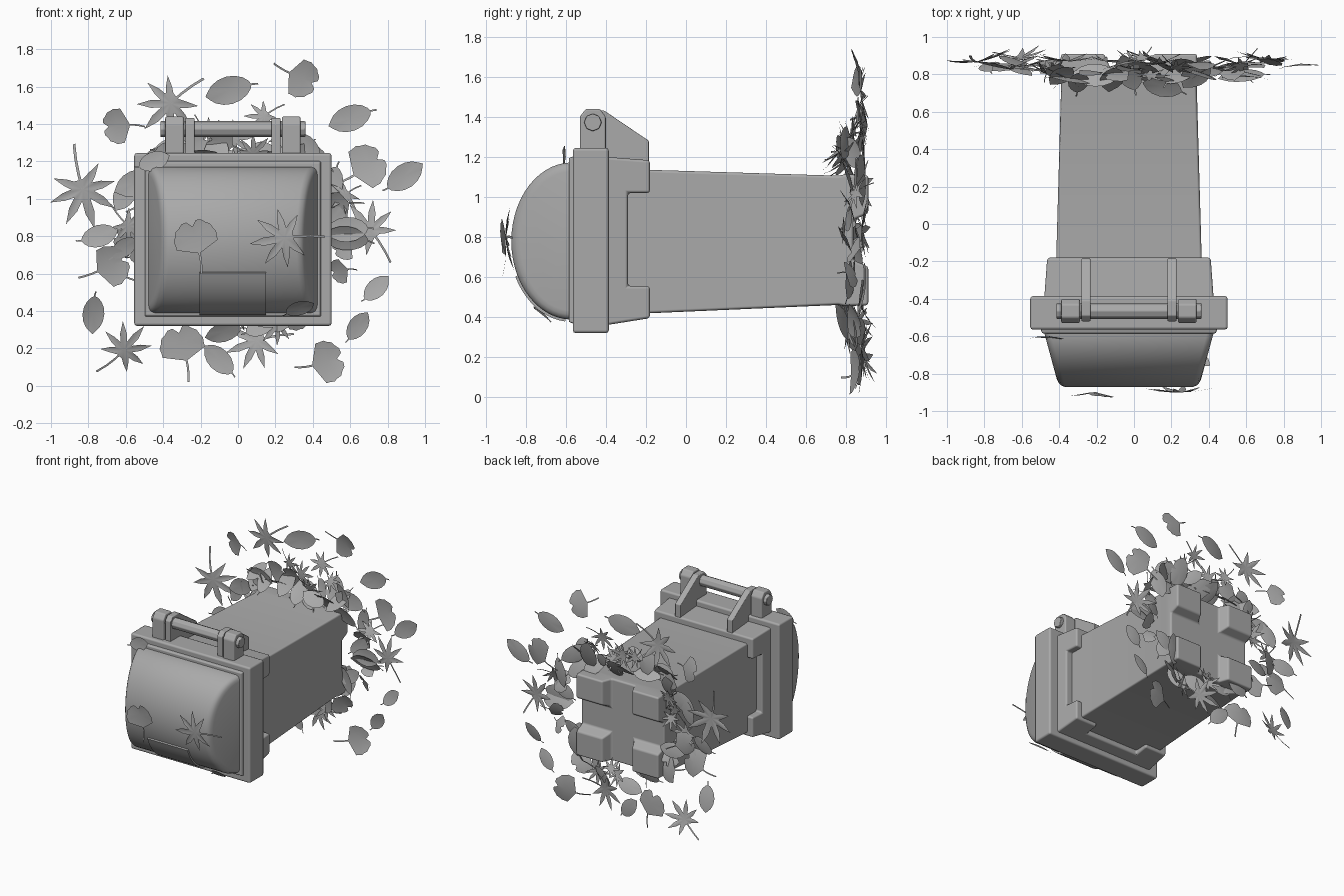
import bpy, bmesh, math, random
from mathutils import Matrix, Euler

cube = bpy.data.objects.get("Cube")
if cube:
    bpy.data.objects.remove(cube)
random.seed(11)
CX, CZ = -0.027, 0.785          # bin axis

grey = bpy.data.materials.new("plain grey")
grey.use_nodes = True
colour = (0.4, 0.4, 0.4, 1)
grey.diffuse_color = colour
grey.node_tree.nodes["Principled BSDF"].inputs["Base Color"].default_value = colour


def new_mesh(name, verts, faces, angle=30):
    bm = bmesh.new()
    vs = [bm.verts.new(v) for v in verts]
    for f in faces:
        bm.faces.new([vs[i] for i in f])
    bmesh.ops.recalc_face_normals(bm, faces=bm.faces)
    me = bpy.data.meshes.new(name)
    bm.to_mesh(me)
    bm.free()
    me.materials.append(grey)
    me.shade_smooth()
    me.set_sharp_from_angle(angle=math.radians(angle))
    return me


def place(name, me, bevel=0):
    ob = bpy.data.objects.new(name, me)
    bpy.context.collection.objects.link(ob)
    if bevel:
        mod = ob.modifiers.new("edge", 'BEVEL')
        mod.width, mod.segments, mod.limit_method = bevel, 2, 'ANGLE'
        mod.harden_normals = True
    return ob


def stack(name, rings, bevel=0, angle=30):
    """Join equal rings of points into a closed solid."""
    n = len(rings[0])
    faces = [list(range(n)), [(len(rings) - 1) * n + i for i in range(n)]]
    for r in range(len(rings) - 1):
        for i in range(n):
            j = (i + 1) % n
            faces.append([r * n + i, r * n + j, (r + 1) * n + j, (r + 1) * n + i])
    return place(name, new_mesh(name, [p for r in rings for p in r], faces, angle), bevel)


def loft(name, sections, bevel=0):
    """Rectangles along y: (y, half width, bottom, top)."""
    return stack(name, [[(CX - h, y, a), (CX + h, y, a), (CX + h, y, b), (CX - h, y, b)]
                        for y, h, a, b in sections], bevel)


def extrude(name, profile, x0, x1, bevel=0):
    """Side profile of (y, z) points between two x positions."""
    return stack(name, [[(CX + x, y, z) for y, z in profile] for x in (x0, x1)], bevel)


def carve(ob, cutter):
    mod = ob.modifiers.new("cut", 'BOOLEAN')
    mod.object, mod.solver = cutter, 'EXACT'
    bpy.context.view_layer.objects.active = ob
    bpy.ops.object.modifier_move_to_index(modifier="cut", index=0)
    bpy.ops.object.modifier_apply(modifier="cut")
    bpy.data.objects.remove(cutter)


# Tapered body with four corner feet left by a cross-shaped channel
body = loft("bin_body", [(-0.4, 0.395, 0.41, 1.142), (0.76, 0.362, 0.461, 1.106),
                         (0.79, 0.368, 0.455, 1.112), (0.91, 0.364, 0.459, 1.109)], 0.014)
carve(body, loft("slot", [(0.835, 0.1, 0, 2), (0.95, 0.15, 0, 2)]))
carve(body, loft("slot", [(0.835, 1, CZ - 0.1, CZ + 0.1), (0.95, 1, CZ - 0.15, CZ + 0.15)]))

# Collar with stepped notches on the sides and underneath
collar = loft("collar", [(-0.4, 0.453, 0.36, 1.2), (-0.18, 0.437, 0.395, 1.183)], 0.014)
carve(collar, loft("notch", [(-0.29, 1, 0.555, 1.02), (0, 1, 0.555, 1.02)]))
carve(collar, loft("notch", [(-0.29, 0.24, 0.2, 0.7), (0, 0.24, 0.2, 0.7)]))

# Rim and lid frame
loft("rim", [(-0.565, 0.528, 0.32, 1.245), (-0.385, 0.528, 0.32, 1.245)], 0.016)
loft("lid_frame", [(-0.585, 0.465, 0.375, 1.195), (-0.54, 0.478, 0.362, 1.208)], 0.008)


# Domed lid with sloping cheeks rounded into the front
def arc(start, end, steps, grow=0):
    angles = [math.radians(start + (end - start) * i / steps) for i in range(steps + 1)]
    return [(-0.57 - (0.302 + grow) * math.cos(a), 0.78 + (0.392 + grow) * math.sin(a))
            for a in angles]


def lid_ring(side, inset, grow):
    return [(CX + side * (0.456 + 0.27 * (y + 0.57) - inset), y, z)
            for y, z in arc(-90, 90, 28, grow)]


edge = [(0, -0.045), (0.004, -0.025), (0.013, -0.009), (0.035, 0)]
stack("lid_dome", [lid_ring(-1, i, g) for i, g in edge]
      + [lid_ring(1, i, g) for i, g in reversed(edge)], angle=40)
extrude("lid_flap", arc(-84, -26, 10, 0.012) + arc(-26, -84, 10, -0.02), -0.178, 0.177)

# Hinge lugs, brackets and rod
lug = [(-0.53, 1.23), (-0.53, 1.4), (-0.5, 1.44), (-0.43, 1.44), (-0.4, 1.4), (-0.4, 1.23)]
bracket = [(-0.52, 1.2), (-0.52, 1.4), (-0.49, 1.432), (-0.41, 1.432), (-0.185, 1.28),
           (-0.185, 1.15), (-0.4, 1.15)]
for side, s in (("right", -1), ("left", 1)):
    extrude("hinge_lug_" + side, lug, s * 0.262, s * 0.362, 0.01)
    extrude("hinge_bracket_" + side, bracket, s * 0.205, s * 0.255, 0.006)


def circle(r, n=20):
    return [(-0.465 + r * math.cos(math.tau * i / n), 1.372 + r * math.sin(math.tau * i / n))
            for i in range(n)]


extrude("hinge_rod", circle(0.037), -0.37, 0.37)
extrude("hinge_rod_caps", circle(0.044, 8), -0.388, 0.388, 0.006)


# Leaf shapes: blade around the origin, tip to +x, stem to -x
def leaf(name, outline, base, stem, curl):
    n = len(outline)
    verts = [(0, 0, 0)] + [(x, y, curl * (x * x + 2 * y * y)) for x, y in outline]
    faces = [[0, i + 1, (i + 1) % n + 1] for i in range(n)]
    for i in range(4):
        t = i / 3
        x, y = base - stem * t, 0.15 * stem * t * t
        verts += [(x, y - 0.02, curl * x * x), (x, y + 0.02, curl * x * x)]
    for k in range(n + 1, n + 7, 2):
        faces.append([k, k + 1, k + 3, k + 2])
    return new_mesh(name, verts, faces, 60)


half = [(0.5 * math.cos(a), 0.3 * math.sin(a) ** 1.25)
        for a in [math.pi * i / 8 for i in range(1, 8)]]
oval = [(0.54, 0)] + half + [(-0.5, 0)] + [(x, -y) for x, y in reversed(half)]

star = []
for k in range(-3, 4):
    reach = 0.6 - 0.05 * abs(k)
    for turn, r in ((-21, 0.17), (-11, 0.6 * reach), (0, reach), (11, 0.6 * reach)):
        a = math.radians(43 * k + turn)
        star.append((r * math.cos(a), r * math.sin(a)))
star.append((-0.14, 0.04))

fan = [(-0.34, 0)]
for i in range(-8, 9):
    a = math.radians(9 * i)
    r = 0.62 - 0.2 * (i / 8) ** 2 + 0.01 * (-1) ** i - (0.14 if i == 0 else 0)
    fan.append((-0.3 + r * math.cos(a), r * math.sin(a)))

shapes = {"oval_leaf": leaf("oval_leaf", oval, -0.48, 0.16, 0.25),
          "star_leaf": leaf("star_leaf", star, 0, 0.66, -0.2),
          "fan_leaf": leaf("fan_leaf", fan, -0.3, 0.42, 0.25)}


def put_leaf(kind, x, y, z, size, stem_angle, wobble, lean=0):
    ob = place(kind, shapes[kind])
    tilt = Euler((lean + random.uniform(-wobble, wobble), 0, random.uniform(-wobble, wobble)))
    ob.matrix_world = (Matrix.Translation((x, y, z)) @ tilt.to_matrix().to_4x4()
                       @ Matrix.Rotation(math.pi / 2, 4, 'X')
                       @ Matrix.Rotation(math.radians(stem_angle + 180), 4, 'Z')
                       @ Matrix.Scale(size, 4))


# Outer leaves behind the bin: x, z, size, stem direction
outer = {
    "oval_leaf": [(-0.05, 1.58, 0.25, 15), (0.6, 1.43, 0.23, 20), (0.89, 1.12, 0.22, 215),
                  (0.74, 0.52, 0.17, 225), (0.64, 0.32, 0.17, 235), (-0.775, 0.385, 0.2, 90),
                  (-0.1, 0.14, 0.2, 315), (-0.6, 1.03, 0.2, 60), (-0.74, 0.8, 0.2, 195)],
    "star_leaf": [(-0.83, 1.05, 0.37, 108), (-0.36, 1.51, 0.33, 45), (0.71, 0.83, 0.3, 310),
                  (-0.61, 0.19, 0.28, 230), (0.1, 0.24, 0.3, 20), (0.14, 1.44, 0.2, 40)],
    "fan_leaf": [(0.35, 1.64, 0.25, 155), (-0.65, 1.39, 0.23, 5), (-0.67, 0.65, 0.27, 205),
                 (0.7, 1.18, 0.29, 215), (-0.3, 0.23, 0.29, 285), (0.48, 0.13, 0.27, 195)],
}
for kind, spots in outer.items():
    for x, z, size, angle in spots:
        put_leaf(kind, x, random.uniform(0.85, 0.89), z, size, angle, 0.25)

# Loose cluster hugging the back end of the bin
for i in range(46):
    a = i * 2.4
    grow = random.uniform(0, 0.15)
    kind = random.choice(["oval_leaf", "oval_leaf", "oval_leaf", "star_leaf", "fan_leaf"])
    put_leaf(kind, (0.47 + grow) * math.cos(a), random.uniform(0.78, 0.89),
             CZ + 0.05 + (0.4 + grow) * math.sin(a), random.uniform(0.16, 0.25),
             random.uniform(0, 360), 0.5)

# Leaves slumped on top of the bin's back end
for i in range(9):
    put_leaf("oval_leaf", CX - 0.36 + 0.09 * i, random.uniform(0.73, 0.83),
             random.uniform(1.16, 1.26), random.uniform(0.18, 0.25),
             random.uniform(0, 360), 0.3, random.choice([-0.8, 0.8]))

# Leaves resting on the lid
put_leaf("star_leaf", 0.25, -0.9, 0.79, 0.32, 10, 0.12)
put_leaf("fan_leaf", -0.23, -0.9, 0.8, 0.28, 285, 0.12)
put_leaf("oval_leaf", -0.45, -0.6, 1.2, 0.17, 200, 0.1)
put_leaf("oval_leaf", 0.33, -0.71, 0.42, 0.17, 210, 0.1, 0.9)
